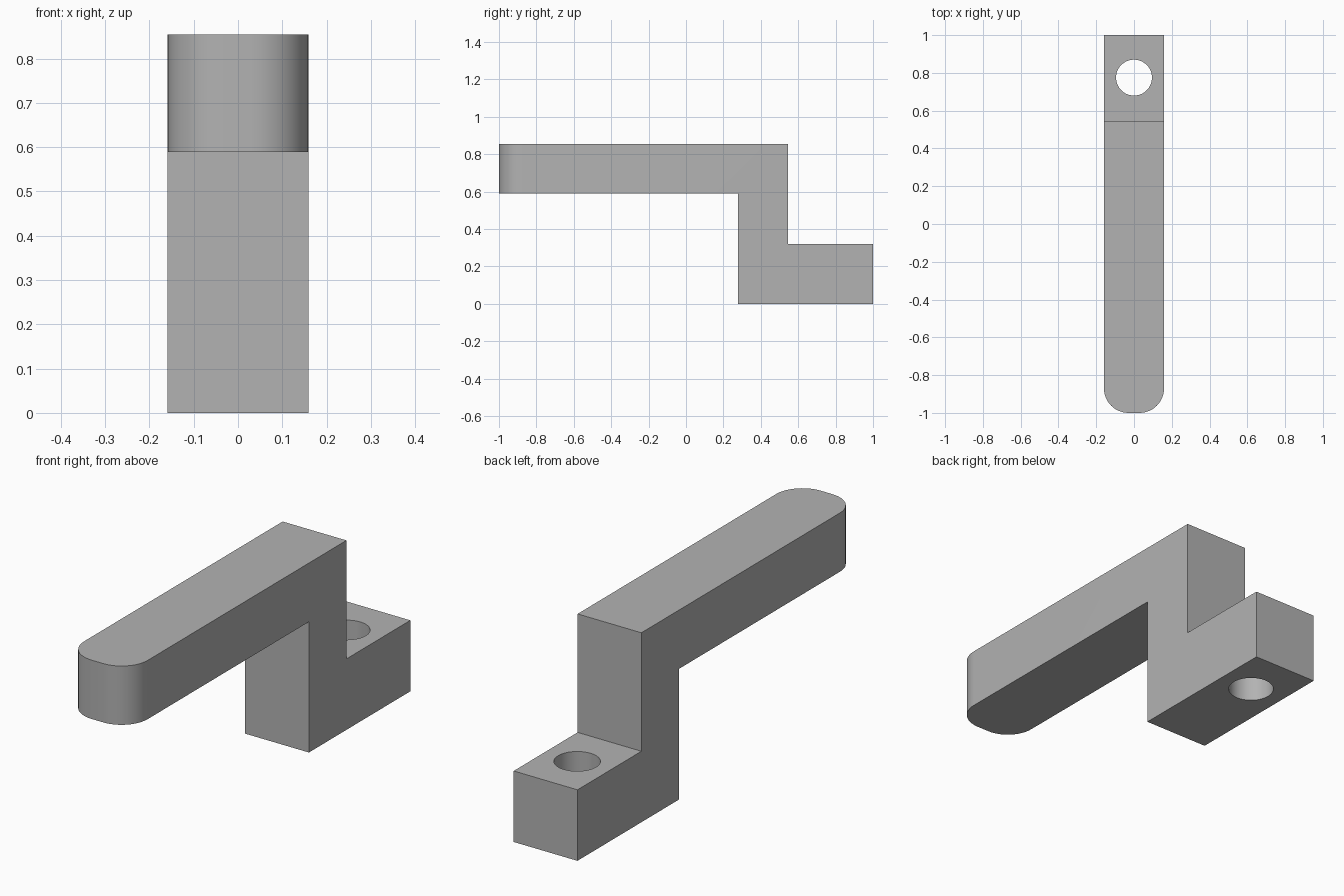
import bpy
import bmesh
import math
from mathutils import Vector

default = bpy.data.objects.get("Cube")
if default:
    bpy.data.objects.remove(default, do_unlink=True)

HALF_WIDTH = 0.159
CORNER_RADIUS = 0.13
HOLE_RADIUS = 0.095
HOLE_Y = 0.775

# Plain grey finish
grey = bpy.data.materials.new("plain_grey")
grey.use_nodes = True
colour = (0.45, 0.45, 0.45, 1)
grey.diffuse_color = colour
grey.node_tree.nodes["Principled BSDF"].inputs["Base Color"].default_value = colour

# Side profile (y, z): long upper arm, upright web, low mounting foot
profile = [(-1, 0.589), (0.278, 0.589), (0.278, 0), (1, 0),
           (1, 0.32), (0.545, 0.32), (0.545, 0.854), (-1, 0.854)]

bm = bmesh.new()
side = bm.faces.new([bm.verts.new((-HALF_WIDTH, y, z)) for y, z in profile])
extruded = bmesh.ops.extrude_face_region(bm, geom=[side])["geom"]
bmesh.ops.translate(bm, vec=Vector((2 * HALF_WIDTH, 0, 0)),
                    verts=[v for v in extruded if isinstance(v, bmesh.types.BMVert)])

# Rounded corners on the free end of the arm
end_edges = [e for e in bm.edges
             if all(v.co.y < -0.99 for v in e.verts)
             and abs(e.verts[0].co.z - e.verts[1].co.z) > 0.1]
bmesh.ops.bevel(bm, geom=end_edges, offset=CORNER_RADIUS, offset_type='OFFSET',
                segments=12, profile=0.5, affect='EDGES')
bmesh.ops.recalc_face_normals(bm, faces=bm.faces[:])

mesh = bpy.data.meshes.new("stepped_arm")
bm.to_mesh(mesh)
bm.free()
mesh.materials.append(grey)
arm = bpy.data.objects.new("stepped_arm", mesh)
bpy.context.collection.objects.link(arm)

# Bolt hole through the foot
bpy.ops.mesh.primitive_cylinder_add(vertices=64, radius=HOLE_RADIUS, depth=0.6,
                                    location=(0, HOLE_Y, 0.16))
cutter = bpy.context.object
cutter.name = "bolt_hole_cutter"
cutter.data.materials.append(grey)

cut = arm.modifiers.new("bolt_hole", 'BOOLEAN')
cut.operation = 'DIFFERENCE'
cut.solver = 'EXACT'
cut.object = cutter

# Apply the cut, then smooth only the curved walls
bpy.ops.object.select_all(action='DESELECT')
arm.select_set(True)
bpy.context.view_layer.objects.active = arm
bpy.ops.object.modifier_apply(modifier=cut.name)
bpy.data.objects.remove(cutter, do_unlink=True)
bpy.ops.object.shade_smooth_by_angle(angle=math.radians(30))
